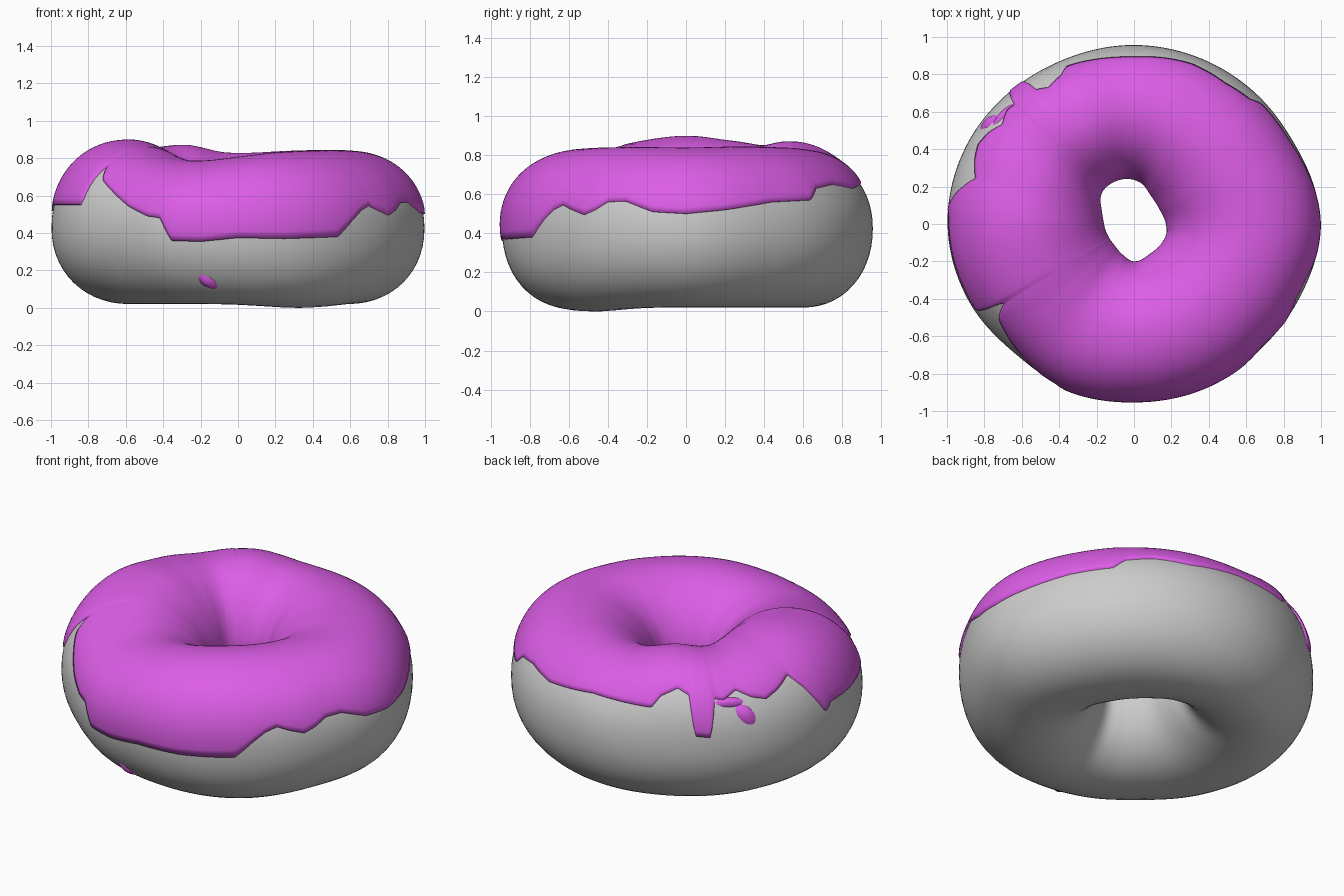
import bpy, bmesh
from math import sin, cos, pi, asin, radians

if "Cube" in bpy.data.objects:
    bpy.data.objects.remove(bpy.data.objects["Cube"])

CZ = 0.425   # height of the ring's core

# (angle in degrees, value) profiles around the ring
OUTER = [(0, .997), (28, .958), (45, .955), (68, .955), (90, .957), (115, .957), (135, .972),
         (155, .99), (180, .997), (205, .975), (228, .94), (248, .95), (270, .942),
         (292, .947), (315, .952), (335, .968)]
INNER = [(0, .175), (30, .162), (60, .182), (82, .23), (105, .252), (135, .245), (158, .19),
         (180, .165), (225, .158), (250, .18), (270, .205), (300, .185), (345, .185)]
TOP = [(0, .82), (30, .825), (60, .82), (95, .81), (118, .852), (140, .832), (157, .855), (180, .88),
       (205, .85), (225, .80), (240, .77), (255, .77), (270, .788), (292, .812), (330, .822)]
BOTTOM = [(0, .02), (40, .02), (180, .02), (230, .02), (265, .018), (305, .0), (340, .018)]
# fullness of the cross-section (1 = ellipse, less = boxier), upper and lower half
UPPER = [(0, .94), (70, .95), (100, .95), (135, .87), (165, .93), (210, .94), (280, .94)]
LOWER = [(0, .95), (200, .96), (245, .97), (305, .88), (345, .95)]
# height of the icing's lower edge on the outside
EDGE = [(0, .50), (12, .52), (28, .56), (43, .57), (47, .63), (57, .65), (70, .63), (90, .66),
        (113, .65), (116, .71), (122, .75), (126, .72), (128, .51), (133, .50), (135, .70),
        (138, .69), (143, .73), (148, .69), (153, .67), (158, .70), (164, .75), (168, .68),
        (171, .61), (175, .51), (178, .55),
        (200, .55), (209, .55), (211, .77), (215, .68), (222, .62), (231, .54), (239, .49),
        (244, .48), (248, .36), (258, .355), (270, .375), (285, .37), (304, .38), (310, .47),
        (314, .52), (318, .545), (322, .52), (327, .495), (331, .52), (335, .56), (341, .565),
        (350, .51)]


def lookup(table, deg, smooth=True):
    """Periodic interpolation: Catmull-Rom style, or straight."""
    deg %= 360
    n = len(table)
    for i in range(n):
        pts = [(table[(i + k) % n][0] + 360 * ((i + k) // n), table[(i + k) % n][1])
               for k in (-1, 0, 1, 2)]
        (a0, v0), (a1, v1), (a2, v2), (a3, v3) = pts
        if a1 <= deg <= a2:
            h = a2 - a1
            t = (deg - a1) / h
            if not smooth:
                return v1 + (v2 - v1) * t
            m1, m2 = h * (v2 - v0) / (a2 - a0), h * (v3 - v1) / (a3 - a1)
            return ((2*t**3 - 3*t*t + 1) * v1 + (t**3 - 2*t*t + t) * m1
                    + (3*t*t - 2*t**3) * v2 + (t**3 - t*t) * m2)


def power(v, p):
    return abs(v) ** p * (1 if v > 0 else -1)


def surface(deg, th, off=0.0):
    """Point on the ring: deg around it, th around its cross-section."""
    ro, ri = lookup(OUTER, deg), lookup(INNER, deg)
    up = sin(th) > 0
    half_h = lookup(TOP, deg) - CZ if up else CZ - lookup(BOTTOM, deg)
    p = lookup(UPPER if up else LOWER, deg)
    if cos(th) < 0:                       # softer funnel above the hole
        p = 1.04 if up else 0.96
    r = (ro + ri) / 2 + ((ro - ri) / 2 + off) * power(cos(th), p)
    z = CZ + (half_h + off) * power(sin(th), p)
    return (r * cos(radians(deg)), r * sin(radians(deg)), z)


def make(name, rows, close_rows, color=None):
    """Skin a ring of point rows into a smooth mesh."""
    bm = bmesh.new()
    grid = [[bm.verts.new(p) for p in row] for row in rows]
    n, m = len(grid), len(grid[0])
    for i in range(n):
        a, b = grid[i], grid[(i + 1) % n]
        for j in range(m if close_rows else m - 1):
            k = (j + 1) % m
            bm.faces.new((a[j], b[j], b[k], a[k]))
    bmesh.ops.remove_doubles(bm, verts=bm.verts, dist=1e-5)
    bmesh.ops.recalc_face_normals(bm, faces=bm.faces)
    for f in bm.faces:
        f.smooth = True
    me = bpy.data.meshes.new(name)
    bm.to_mesh(me)
    bm.free()
    ob = bpy.data.objects.new(name, me)
    bpy.context.collection.objects.link(ob)
    if color:
        me.materials.append(color)
    return ob


pink = bpy.data.materials.new("pink_icing")
pink.diffuse_color = (0.72, 0.11, 0.8, 1)
pink.use_nodes = True
pink.node_tree.nodes["Principled BSDF"].inputs["Base Color"].default_value = pink.diffuse_color

# dough ring
make("dough", [[surface(d * 2.5, 2 * pi * j / 56) for j in range(56)] for d in range(144)], True)

# icing shell with a wavy, dripping outer edge tucked into the dough
rows = []
for i in range(480):
    deg = i * 0.75
    z = lookup(EDGE, deg, False)
    up = z > CZ
    half_h = lookup(TOP, deg) - CZ if up else CZ - lookup(BOTTOM, deg)
    p = lookup(UPPER if up else LOWER, deg)
    start = asin((abs(z - CZ) / half_h) ** (1 / p)) * (1 if up else -1)
    end = pi - 0.12
    row = [surface(deg, start, -0.008)]
    for j in range(41):
        t = j / 40
        lift = 0.008 + 0.012 * max(sin(pi * t), 0) ** 0.5
        row.append(surface(deg, start + (end - start) * t, lift))
    row.append(surface(deg, end, -0.008))
    rows.append(row)
make("icing", rows, False, pink)


# stray icing drops on the side of the dough
def drop(name, deg, th, w, h, tilt):
    rows = []
    for i in range(24):
        a = 2 * pi * i / 24
        row = []
        for j in range(7):
            s = j / 6
            u, v = w * s * cos(a), h * s * sin(a)
            row.append(surface(deg + u + tilt * v, th + v, 0.016 * (1 - s * s) - 0.002))
        rows.append(row)
    make(name, rows, False, pink)


drop("icing_drop_front", 259, -0.78, 3.0, 0.14, -12)
drop("icing_drop_back", 145, 0.42, 3.0, 0.16, -10)
drop("icing_drop_link", 140, 0.62, 5.0, 0.08, -8)
